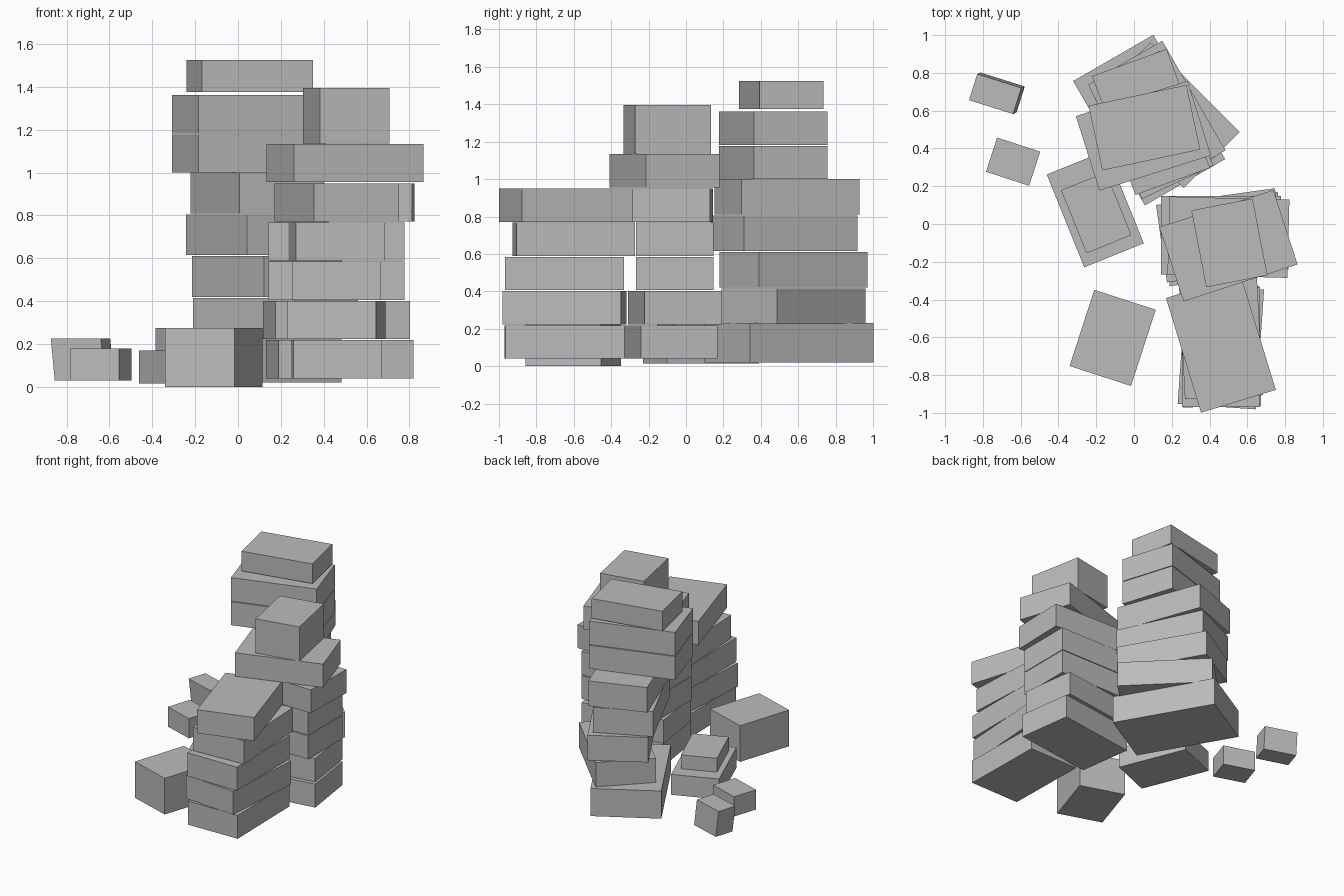
import bpy, bmesh
from math import radians
from mathutils import Matrix, Vector

old = bpy.data.objects.get("Cube")
if old:
    bpy.data.objects.remove(old, do_unlink=True)

# Single stone colour
GREY = (0.5, 0.5, 0.5, 1)
stone = bpy.data.materials.new("stone grey")
stone.use_nodes = True
stone.diffuse_color = GREY
stone.node_tree.nodes["Principled BSDF"].inputs["Base Color"].default_value = GREY


def add_block(name, centre, base, size, turn):
    """Flat-sided block resting at height base, turned about the vertical."""
    mesh_builder = bmesh.new()
    bmesh.ops.create_cube(mesh_builder, size=1)
    mesh_builder.transform(Matrix.Diagonal(Vector((*size, 1))))
    mesh = bpy.data.meshes.new(name)
    mesh_builder.to_mesh(mesh)
    mesh_builder.free()
    mesh.materials.append(stone)
    block = bpy.data.objects.new(name, mesh)
    block.location = (*centre, base + size[2] / 2)
    block.rotation_euler.z = radians(turn)
    bpy.context.collection.objects.link(block)
    return block


def add_stack(name, centre, base, size, turns, joint=0.005):
    """Equal blocks piled with a thin joint, one turn angle per course."""
    blocks = []
    for course, turn in enumerate(turns):
        height = base + course * (size[2] + joint)
        blocks.append(add_block(f"{name}_{course}", centre, height, size, turn))
    return blocks


def nudge(block, across, back):
    block.location += Vector((across, back, 0))


# Shared brick proportions
length, width, thickness = 0.635, 0.414, 0.178
wide_brick = (length, width, thickness)
deep_brick = (width, length, thickness)
big_brick = (0.42, 0.67, 0.19)

# Rear stack: wide foundation, twisted courses, two long slabs and a cap
add_block("rear_foundation", (0.08, 0.55), 0.02, (0.49, 0.76, 0.21), 30)
rear = add_stack("rear_course", (0.09, 0.54), 0.225, big_brick, (45, 30, 25, 20))
nudge(rear[0], 0.085, 0.035)
nudge(rear[1], 0.045, 0.035)
nudge(rear[2], 0, -0.015)
add_stack("rear_slab", (0.05, 0.467), 1, (0.62, width, thickness), (17.5, 17.5))
add_block("rear_cap", (0.055, 0.51), 1.375, (0.53, 0.35, 0.15), 12)

# Middle stack: nearly straight, with the top courses slipping to the side
middle = add_stack("middle_course", (0.46, -0.06), 0.04, wide_brick, (8, 8, 0, 0, -1.5, 18))
nudge(middle[0], 0.015, -0.02)
for block in middle[-2:]:
    nudge(block, 0.04, -0.01)
nudge(middle[-1], 0, -0.045)
add_block("middle_cap", (0.505, -0.1), 1.135, (0.33, width, 0.26), 11)

# Front stack: low, with the upper courses slid back
front = add_stack("front_course", (0.46, -0.65), 0.04, deep_brick, (1, -4, 0, 3, 17))
nudge(front[-2], 0, 0.05)
nudge(front[-1], 0, 0.015)

# Stepped pair lying at the right side
add_block("stepped_base", (-0.205, 0.08), 0.015, (0.34, 0.53, 0.155), 22)
add_block("stepped_top", (-0.2, 0.06), 0.17, (0.256, 0.36, 0.105), 22)

# Loose blocks on the ground
add_block("loose_front_block", (-0.113, -0.603), 0, (0.342, 0.424, 0.275), -18)
add_block("loose_small_block", (-0.64, 0.33), 0.03, (0.24, 0.19, 0.15), -18)
leaning = add_block("loose_leaning_block", (-0.735, 0.688), 0.03, (0.245, 0.145, 0.195), -17.5)

# The leaning block's underside sits slightly off its top
for vertex in leaning.data.vertices:
    if vertex.co.z < 0:
        vertex.co += Vector((0.015, 0.013, 0))
